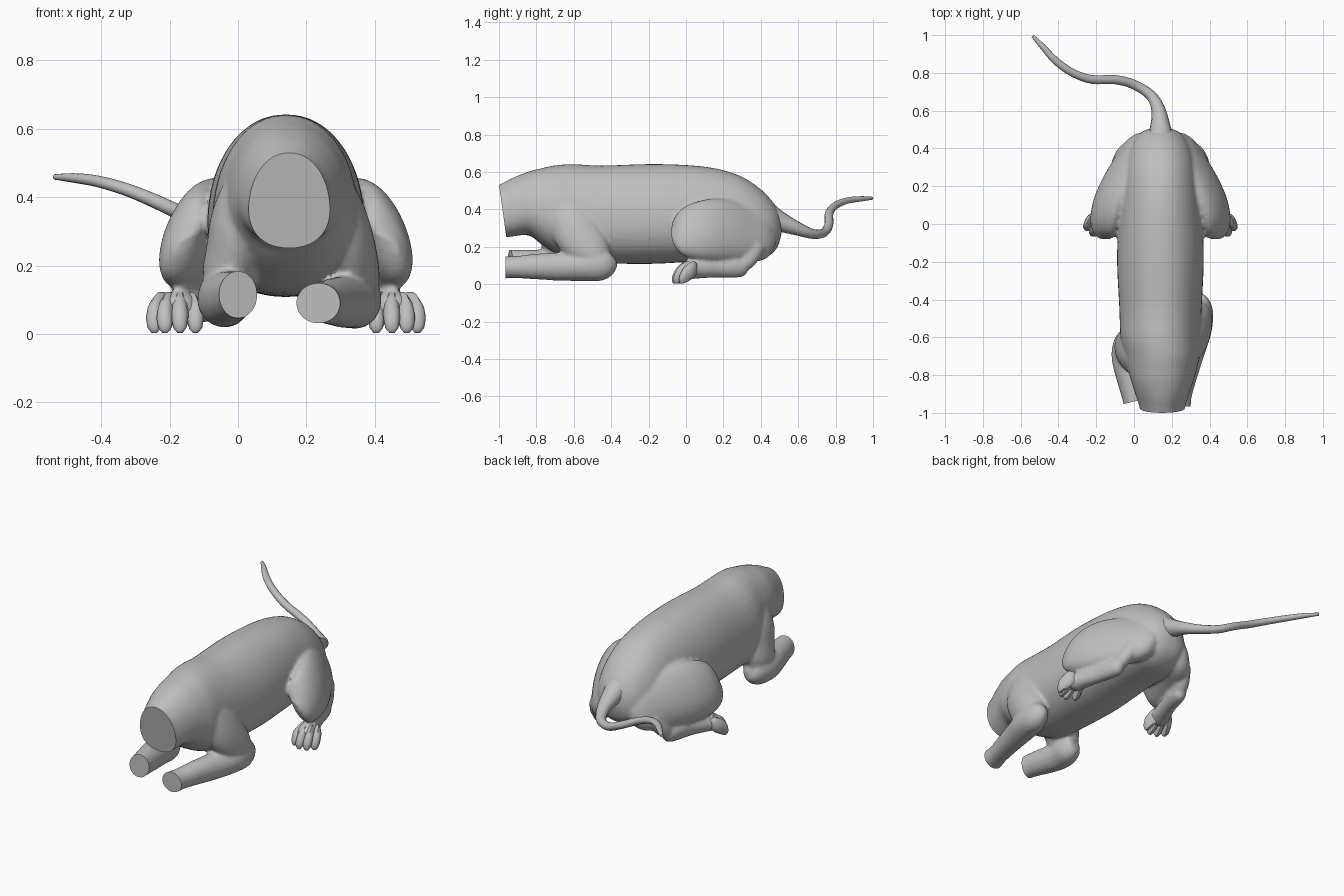
import bpy, bmesh, math
from mathutils import Vector

cube = bpy.data.objects.get("Cube")
if cube:
    bpy.data.objects.remove(cube, do_unlink=True)

grey = bpy.data.materials.new("plain grey")
grey.use_nodes = True
colour = (0.52, 0.52, 0.52, 1)
grey.diffuse_color = colour
bsdf = grey.node_tree.nodes["Principled BSDF"]
bsdf.inputs["Base Color"].default_value = colour
bsdf.inputs["Roughness"].default_value = 0.8

MID = 0.14  # x of the body's plane of symmetry


def smooth_path(keys, steps):
    """Catmull-Rom interpolation of key tuples (x, y, z, half width, half height)."""
    out = []
    for i in range(len(keys) - 1):
        k = [keys[max(i - 1, 0)], keys[i], keys[i + 1], keys[min(i + 2, len(keys) - 1)]]
        for s in range(steps):
            t = s / steps
            out.append([0.5 * (2 * b + (c - a) * t + (2 * a - 5 * b + 4 * c - d) * t * t
                               + (3 * b - a - 3 * c + d) * t ** 3) for a, b, c, d in zip(*k)])
    out.append(list(keys[-1]))
    return out


def loft(name, keys, up=(0, 0, 1), steps=4, n=20, side=1, egg=0.0, lean=0.0,
         planar=False, square=1.0):
    """Skin rounded rings along a path; planar keeps every ring square to y."""
    path = smooth_path(keys, steps)
    pts = [Vector(p[:3]) for p in path]
    bm = bmesh.new()
    rings = []
    for i, p in enumerate(path):
        t = (pts[min(i + 1, len(pts) - 1)] - pts[max(i - 1, 0)]).normalized()
        if planar:
            t = Vector((0, 1, 0))
        v = Vector(up)
        v = (v - v.dot(t) * t).normalized()
        u = t.cross(v)
        a, b = max(p[3], 0.003), max(p[4], 0.003)
        ring = []
        for j in range(n):
            ang = 2 * math.pi * j / n
            c, s = [math.copysign(abs(f) ** square, f) for f in (math.cos(ang), math.sin(ang))]
            co = pts[i] + u * (a * c * (1 - egg * s)) + v * (b * s)
            co.x = MID + side * (co.x - lean * s - MID)
            ring.append(bm.verts.new(co))
        rings.append(ring)
    for r, q in zip(rings, rings[1:]):
        for j in range(n):
            bm.faces.new((r[j], r[(j + 1) % n], q[(j + 1) % n], q[j]))
    bm.faces.new(rings[0])
    bm.faces.new(rings[-1])
    bmesh.ops.recalc_face_normals(bm, faces=bm.faces)
    me = bpy.data.meshes.new(name)
    bm.to_mesh(me)
    bm.free()
    me.materials.append(grey)
    ob = bpy.data.objects.new(name, me)
    bpy.context.collection.objects.link(ob)
    return ob


def select(objects):
    bpy.ops.object.select_all(action='DESELECT')
    for ob in objects:
        ob.select_set(True)
    bpy.context.view_layer.objects.active = objects[0]


def slice_end(bm, co, no, inside):
    """Cut one limb or the neck off flat and cap it."""
    verts = [v for v in bm.verts if inside(v.co)]
    faces = [f for f in bm.faces if all(inside(v.co) for v in f.verts)]
    edges = list({e for f in faces for e in f.edges})
    cut = bmesh.ops.bisect_plane(bm, geom=verts + edges + faces, plane_co=co, plane_no=no,
                                 clear_outer=True)
    rim = [e for e in cut["geom_cut"] if isinstance(e, bmesh.types.BMEdge)]
    bmesh.ops.contextual_create(bm, geom=rim)


# Torso: (y, bottom, top, half width)
torso = [(-1.06, 0.243, 0.50, 0.108), (-0.98, 0.248, 0.54, 0.117), (-0.92, 0.256, 0.571, 0.135),
         (-0.84, 0.26, 0.602, 0.16), (-0.77, 0.21, 0.62, 0.18), (-0.70, 0.165, 0.635, 0.195),
         (-0.60, 0.125, 0.641, 0.209), (-0.45, 0.112, 0.634, 0.215), (-0.20, 0.108, 0.642, 0.227),
         (0.0, 0.117, 0.637, 0.22), (0.15, 0.122, 0.62, 0.207), (0.28, 0.122, 0.583, 0.193),
         (0.38, 0.125, 0.523, 0.17), (0.45, 0.155, 0.457, 0.135), (0.49, 0.20, 0.40, 0.092),
         (0.51, 0.265, 0.35, 0.04)]
parts = [loft("torso", [(0.15 if y < -0.6 else MID, y, (lo + hi) / 2, w, (hi - lo) / 2)
                        for y, lo, hi, w in torso], n=40, egg=0.13, planar=True, square=0.91)]

# Hind legs
for s, label in ((1, "left"), (-1, "right")):
    parts.append(loft(
        label + "_thigh",
        [(0.22, 0.48, 0.27, 0.03, 0.055), (0.24, 0.44, 0.265, 0.07, 0.12),
         (0.275, 0.36, 0.27, 0.092, 0.153), (0.335, 0.25, 0.284, 0.097, 0.168),
         (0.387, 0.14, 0.289, 0.094, 0.168), (0.42, 0.04, 0.285, 0.08, 0.152),
         (0.432, -0.03, 0.28, 0.058, 0.118), (0.43, -0.067, 0.28, 0.032, 0.065),
         (0.43, -0.08, 0.28, 0.012, 0.02)],
        n=28, side=s, lean=0.036, egg=0.1, planar=True))
    parts.append(loft(
        label + "_hind_shank",
        [(0.36, 0.325, 0.085, 0.012, 0.015), (0.365, 0.31, 0.085, 0.037, 0.044),
         (0.38, 0.25, 0.09, 0.046, 0.057), (0.405, 0.16, 0.088, 0.045, 0.054),
         (0.435, 0.07, 0.08, 0.052, 0.05), (0.455, 0.01, 0.075, 0.058, 0.05),
         (0.46, -0.02, 0.06, 0.045, 0.035)], n=16, side=s))
    parts.append(loft(
        label + "_hind_heel",
        [(0.32, 0.36, 0.21, 0.05, 0.07), (0.35, 0.325, 0.14, 0.045, 0.06),
         (0.37, 0.285, 0.09, 0.037, 0.042)], up=(0, 1, 0), n=14, side=s))

# Left foreleg: elbow set back, forearm reaching inward
parts.append(loft(
    "left_upper_arm",
    [(0.25, -0.70, 0.47, 0.02, 0.03), (0.263, -0.67, 0.425, 0.07, 0.09),
     (0.288, -0.61, 0.335, 0.09, 0.13), (0.318, -0.555, 0.24, 0.087, 0.13),
     (0.338, -0.495, 0.155, 0.077, 0.10), (0.345, -0.46, 0.09, 0.05, 0.06)], up=(0, 1, 0)))
parts.append(loft(
    "left_forearm",
    [(0.35, -0.383, 0.14, 0.015, 0.02), (0.35, -0.40, 0.13, 0.045, 0.06),
     (0.347, -0.46, 0.108, 0.073, 0.09), (0.332, -0.56, 0.096, 0.080, 0.080),
     (0.305, -0.68, 0.094, 0.069, 0.076), (0.275, -0.80, 0.094, 0.061, 0.069),
     (0.25, -0.90, 0.091, 0.058, 0.060), (0.237, -0.96, 0.09, 0.064, 0.060),
     (0.226, -1.01, 0.09, 0.066, 0.062)], n=16))

# Right foreleg: elbow further forward, forearm nearly straight ahead
parts.append(loft(
    "right_upper_arm",
    [(0.045, -0.72, 0.47, 0.02, 0.03), (0.03, -0.705, 0.425, 0.07, 0.09),
     (0.008, -0.675, 0.335, 0.087, 0.125), (-0.012, -0.66, 0.24, 0.082, 0.12),
     (-0.028, -0.65, 0.16, 0.077, 0.10), (-0.035, -0.63, 0.09, 0.05, 0.06)], up=(0, 1, 0)))
parts.append(loft(
    "right_forearm",
    [(-0.02, -0.56, 0.13, 0.015, 0.02), (-0.02, -0.575, 0.125, 0.045, 0.055),
     (-0.032, -0.62, 0.108, 0.072, 0.085), (-0.042, -0.69, 0.102, 0.078, 0.083),
     (-0.032, -0.77, 0.105, 0.074, 0.08), (-0.014, -0.86, 0.111, 0.066, 0.074),
     (0.0, -0.94, 0.115, 0.058, 0.07), (0.008, -1.0, 0.115, 0.058, 0.07)], n=16))

# Blend torso and limbs into one skin
body = parts[0]
select(parts)
bpy.ops.object.join()
body.name = "body"
remesh = body.modifiers.new("blend", 'REMESH')
remesh.mode = 'VOXEL'
remesh.voxel_size = 0.01
relax = body.modifiers.new("relax", 'SMOOTH')
relax.factor = 0.5
relax.iterations = 5
for modifier in ("blend", "relax"):
    bpy.ops.object.modifier_apply(modifier=modifier)

# Flat ends of the neck and forelegs
bm = bmesh.new()
bm.from_mesh(body.data)
slice_end(bm, (0, -0.98, 0.39), (0, -1, -0.14), lambda c: c.y < -0.88 and c.z > 0.215)
slice_end(bm, (0, -0.965, 0.09), (0, -1, 0), lambda c: c.y < -0.85 and c.z < 0.215 and c.x > MID)
slice_end(bm, (0, -0.94, 0.11), (0.25, -1, 0), lambda c: c.y < -0.85 and c.z < 0.215 and c.x < MID)
bm.to_mesh(body.data)
bm.free()
body.data.materials.clear()
body.data.materials.append(grey)
finished = [body]

# Hind toes, fanned out and sloping down to the ground
for s, label in ((1, "left"), (-1, "right")):
    for i, (tx, ty) in enumerate([(0.405, -0.05), (0.45, -0.075), (0.493, -0.067), (0.524, -0.037)]):
        bx = 0.432 + 0.018 * i
        finished.append(loft(
            "%s_hind_toe_%d" % (label, i + 1),
            [(bx, 0.06, 0.085, 0.018, 0.025), ((bx + tx) / 2, ty + 0.075, 0.077, 0.025, 0.048),
             (tx, ty + 0.03, 0.05, 0.025, 0.046), (tx, ty + 0.007, 0.03, 0.019, 0.028),
             (tx, ty, 0.026, 0.006, 0.008)], up=(0, 0, 1), steps=3, n=10, side=s, planar=True))

# Tail
finished.append(loft(
    "tail",
    [(0.14, 0.42, 0.37, 0.085, 0.08), (0.14, 0.50, 0.335, 0.058, 0.055),
     (0.13, 0.60, 0.295, 0.038, 0.036), (0.09, 0.68, 0.268, 0.028, 0.026),
     (0.0, 0.738, 0.275, 0.025, 0.023), (-0.10, 0.764, 0.32, 0.024, 0.022),
     (-0.22, 0.765, 0.378, 0.023, 0.021), (-0.32, 0.798, 0.42, 0.021, 0.019),
     (-0.41, 0.86, 0.446, 0.020, 0.017), (-0.48, 0.935, 0.456, 0.016, 0.014),
     (-0.535, 0.995, 0.459, 0.009, 0.008)], n=12))

select(finished)
bpy.ops.object.shade_smooth_by_angle(angle=math.radians(45))
